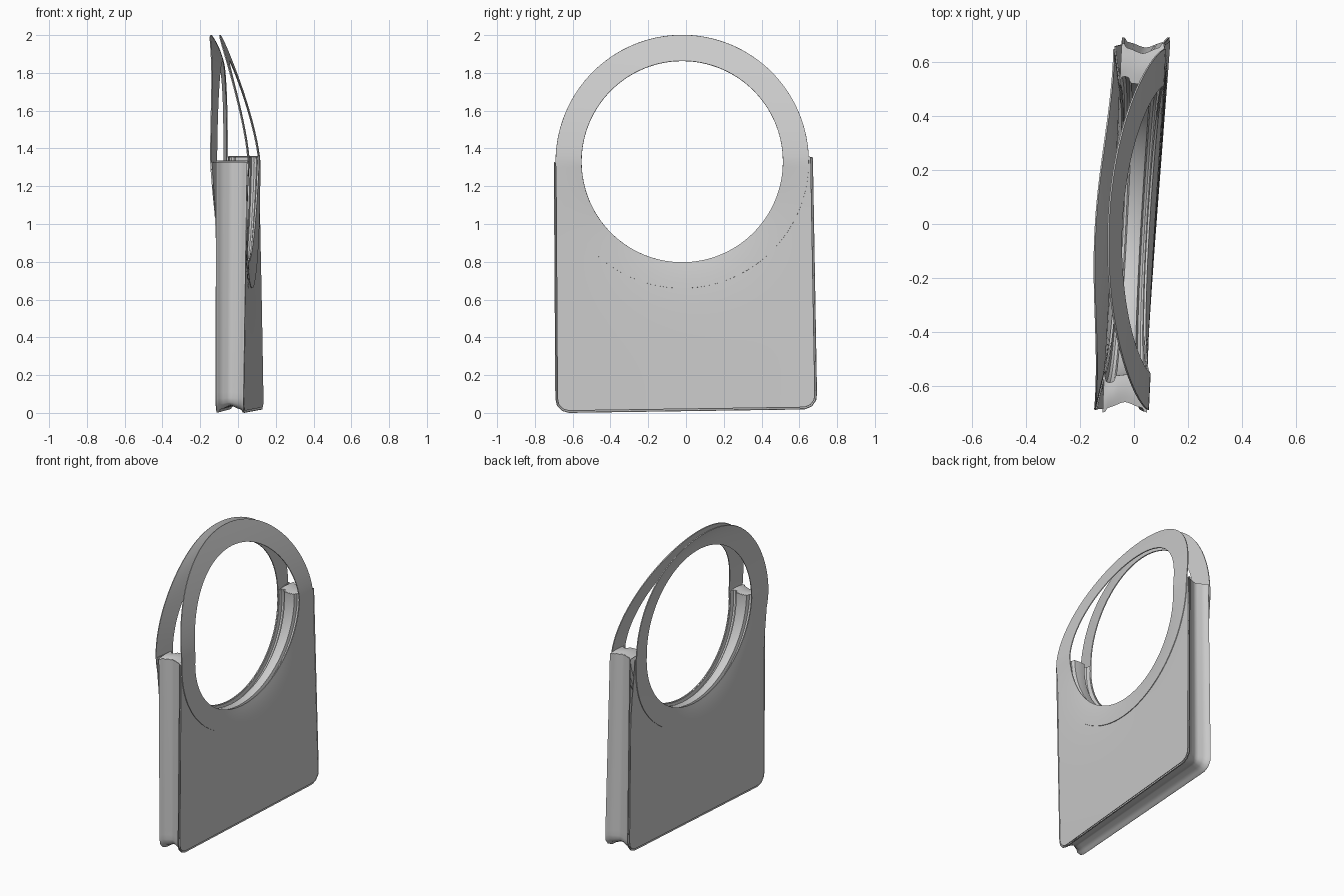
import bpy, bmesh
from math import sin, cos, pi, hypot, exp

if "Cube" in bpy.data.objects:
    bpy.data.objects.remove(bpy.data.objects["Cube"])

CY, CZ = -0.02, 1.33          # centre of the round handles
R_IN, R_OUT = 0.533, 0.67


def wall_x(side, y, z):
    """x position of the bag's side walls (side -1 left, +1 right)."""
    if side > 0:
        return 0.081 + (0.047 + 0.03 * (1 - z / CZ)) * y
    return -0.08 + 0.053 * y


def skin_x(side, y, z):
    """x position of panels and handles: the wall plus handle lean, flare and pinched opening."""
    t = max(0.0, (z - CZ) / 0.67)
    rad = hypot(y - CY, z - CZ)
    pinch = 0.03 * max(0.0, (CZ - z) / rad) * min(1.0, exp((R_IN - rad) / 0.13))
    if side > 0:
        return wall_x(side, y, z) - pinch - 0.18 * t ** 1.4
    rr = min(1.0, max(0.0, (rad - R_IN) / (R_OUT - R_IN)))
    s = min(1.0, max(0.0, (z - 0.85) / 0.55))
    return (wall_x(side, y, z) + pinch + 0.004 * t
            - rr * (0.025 * s * s * (3 - 2 * s) + 0.038 * t ** 5))


def grid_object(name, rows, thickness=0.0, closed=False, angle=0.6):
    """Mesh from rows of points, joined by quads, thickened and smoothed."""
    bm = bmesh.new()
    vs = [[bm.verts.new(p) for p in r] for r in rows]
    n = len(rows[0])
    for a, b in zip(vs, vs[1:]):
        for i in range(n if closed else n - 1):
            j = (i + 1) % n
            bm.faces.new((a[i], a[j], b[j], b[i]))
    bmesh.ops.recalc_face_normals(bm, faces=bm.faces)
    me = bpy.data.meshes.new(name)
    bm.to_mesh(me)
    bm.free()
    ob = bpy.data.objects.new(name, me)
    bpy.context.collection.objects.link(ob)
    bpy.ops.object.select_all(action='DESELECT')
    ob.select_set(True)
    bpy.context.view_layer.objects.active = ob
    if thickness:
        m = ob.modifiers.new("thickness", 'SOLIDIFY')
        m.thickness, m.offset = thickness, 0
        bpy.ops.object.modifier_apply(modifier=m.name)
    bpy.ops.object.shade_smooth_by_angle(angle=angle)
    return ob


def resample(pts, n):
    d = [0]
    for a, b in zip(pts, pts[1:]):
        d.append(d[-1] + hypot(b[0] - a[0], b[1] - a[1]))
    out, k = [], 0
    for i in range(n + 1):
        s = d[-1] * i / n
        while k < len(pts) - 2 and d[k + 1] < s:
            k += 1
        f = (s - d[k]) / (d[k + 1] - d[k])
        out.append(tuple(pts[k][c] + f * (pts[k + 1][c] - pts[k][c]) for c in (0, 1)))
    return out


# U-shaped outline of the bag body in (y, z)
N = 120
r = 0.06
left = [(-0.62 + r * cos(pi + pi / 2 * i / 6), 0.012 + r + r * sin(pi + pi / 2 * i / 6)) for i in range(7)]
right = [(0.622 + r * cos(1.5 * pi + pi / 2 * i / 6), 0.03 + r + r * sin(1.5 * pi + pi / 2 * i / 6)) for i in range(7)]
outline = resample([(-0.688, 1.325)] + left + right + [(0.66, 1.352)], N)


def arc(radius):
    return [(CY + radius * cos(a), CZ + radius * sin(a))
            for a in (pi + (pi + 0.04) * i / N for i in range(N + 1))]


for side, label in ((-1, "left"), (1, "right")):
    # body panel with the half-round cut-out
    hole, rows = arc(R_IN + 0.004), []
    for k in range(17):
        f = k / 16
        row = [(h[0] + f * (o[0] - h[0]), h[1] + f * (o[1] - h[1])) for h, o in zip(hole, outline)]
        rows.append([(skin_x(side, y, z), y, z) for y, z in row])
    grid_object(label + "_panel", rows, 0.005)
    # round handle band laid over the panel
    rows = []
    for k in range(6):
        rad = R_IN + (R_OUT - R_IN) * k / 5
        row = [(CY + rad * cos(2 * pi * i / 128), CZ + rad * sin(2 * pi * i / 128)) for i in range(128)]
        rows.append([(skin_x(side, y, z) + side * 0.004, y, z) for y, z in row])
    grid_object(label + "_handle_ring", rows, 0.006, closed=True)


def across(y, z, ny, nz, profile, side_x):
    """Cross-section from left side to right side, displaced along (ny, nz)."""
    a, b = side_x(-1, y, z), side_x(1, y, z)
    return [(a + u * (b - a), y + ny * d, z + nz * d) for u, d in profile]


# folded gusset around the sides and bottom
fold = [(0, -0.01), (0.05, -0.008), (0.1, 0.006), (0.25, 0.014), (0.4, 0.025), (0.5, 0.029),
        (0.6, 0.025), (0.75, 0.014), (0.9, 0.006), (0.95, -0.008), (1, -0.01)]
gusset = []
for i, (y, z) in enumerate(outline):
    a, b = outline[max(0, i - 1)], outline[min(N, i + 1)]
    ty, tz = b[0] - a[0], b[1] - a[1]
    ln = hypot(ty, tz)
    gusset.append(across(y, z, -tz / ln, ty / ln, fold, wall_x))
grid_object("gusset", gusset, 0.004, angle=1.0)

# opening strip along the cut-out: raised closure band between two grooves
tape = [(0, 0.0), (0.04, 0.025), (0.12, 0.03), (0.22, 0.025), (0.27, 0.004), (0.5, 0.0),
        (0.73, 0.004), (0.78, 0.025), (0.88, 0.03), (0.96, 0.025), (1, 0.0)]
strip = []
for y, z in arc(R_IN + 0.008):
    ny, nz = (y - CY) / (R_IN + 0.008), (z - CZ) / (R_IN + 0.008)
    strip.append(across(y, z, ny, nz, tape, skin_x))
grid_object("opening_strip", strip, 0.004)

# softly domed caps closing the top of each gusset arm
for name, g, s in (("front_cap", gusset[0], strip[0]), ("back_cap", gusset[-1], strip[-1])):
    rows = []
    for k in range(7):
        f = k / 6
        rows.append([tuple(p[c] + f * (q[c] - p[c]) + (0.006 * sin(pi * f) if c == 2 else 0)
                           for c in range(3)) for p, q in zip(g, s)])
    grid_object(name, rows, 0.004)
